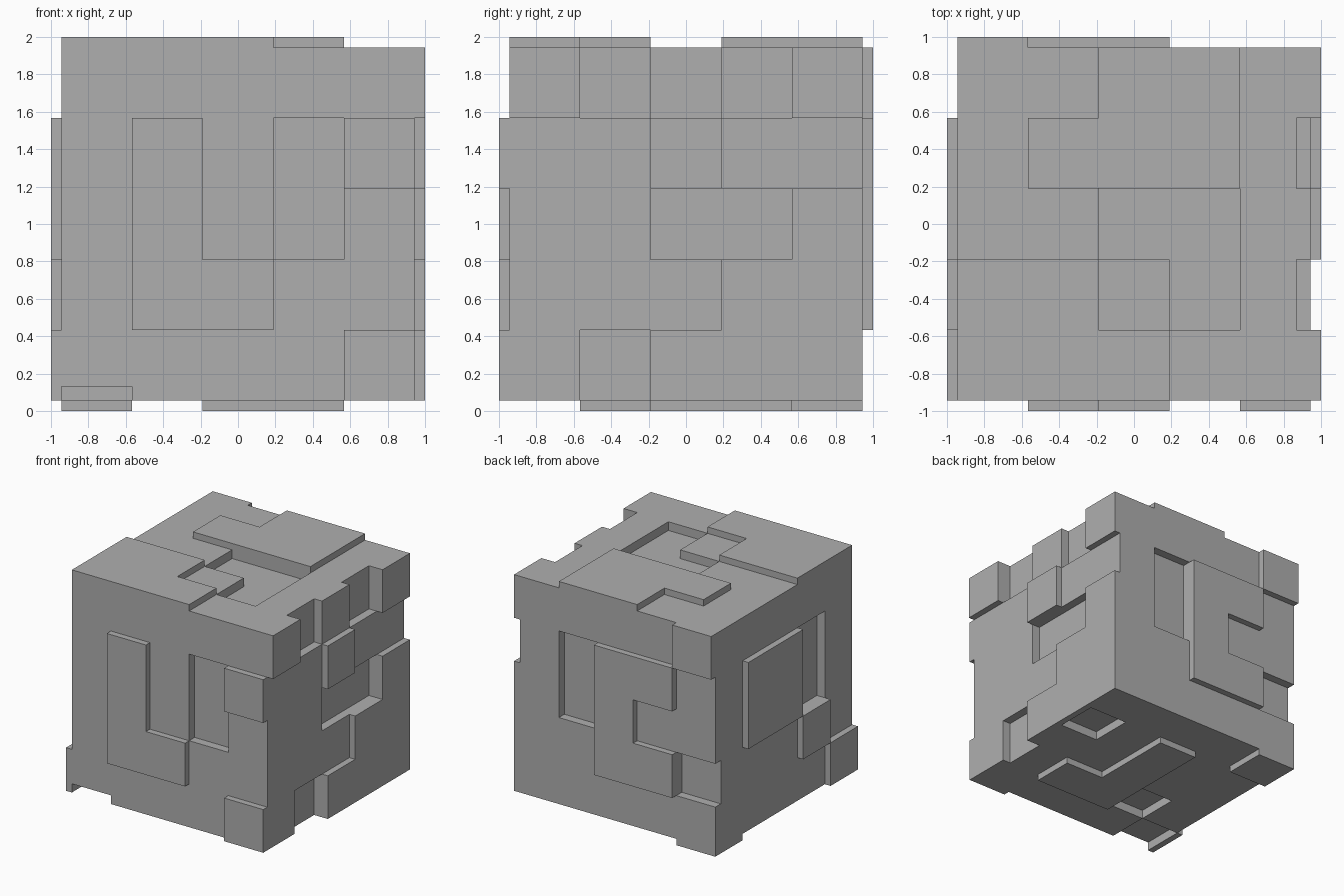
import bpy, bmesh, math
from itertools import product

if "Cube" in bpy.data.objects:
    bpy.data.objects.remove(bpy.data.objects["Cube"])

# Cell boundaries along every axis: raised layer, recess skin, 5 tile columns
EDGES = [-1, -0.944, -0.868, -0.567, -0.189, 0.189, 0.567, 0.868, 0.944, 1]
COLUMN = {1: 0, 2: 0, 3: 1, 4: 2, 5: 3, 6: 4, 7: 4}

# 5x5 tile map of each side, keyed by (axis, outer cell).
# Rows run from the high end of the second remaining axis down,
# '+' is a raised tile, '-' a recessed tile, '.' a flush tile.
SIDES = {
    (1, 0): [".....", ".+.-+", ".+.-.", ".++..", "....+"],   # front
    (1, 8): ["+....", ".++-.", "..+-.", "-++..", "....."],   # back
    (0, 8): ["+-.-+", "..+..", "..--+", "...++", ".-+++"],   # right
    (0, 0): [".....", ".-++.", ".-++.", ".+...", "+...."],   # left
    (2, 8): ["..++.", ".+++.", "..--.", "++.-.", "+++.."],   # top
    (2, 0): ["+....", "..+.-", "..+..", ".-++.", "-...."],   # bottom
}


def tile(cell, axis, outer):
    """Tile mark of the given side that lies over this cell."""
    u, v = [COLUMN[cell[a]] for a in range(3) if a != axis]
    return SIDES[axis, outer][4 - v][u]


def solid(cell):
    if any(c < 0 or c > 8 for c in cell):
        return False
    out = [a for a in range(3) if cell[a] in (0, 8)]
    if len(out) > 1:
        return False
    if out:                                   # raised layer
        return tile(cell, out[0], cell[out[0]]) == "+"
    for a in range(3):                        # recess skin
        if cell[a] in (1, 7):
            if tile(cell, a, 0 if cell[a] == 1 else 8) == "-":
                return False
    return True


# Build the outer skin of all solid cells
bm = bmesh.new()
verts = {}


def vert(key):
    if key not in verts:
        x, y, z = (EDGES[k] for k in key)
        verts[key] = bm.verts.new((x, y, z + 1))
    return verts[key]


for cell in product(range(9), repeat=3):
    if not solid(cell):
        continue
    for axis, step in product(range(3), (0, 1)):
        near = list(cell)
        near[axis] += 1 if step else -1
        if solid(near):
            continue
        u, v = (axis + 1) % 3, (axis + 2) % 3
        loop = []
        for du, dv in ((0, 0), (1, 0), (1, 1), (0, 1)):
            k = list(cell)
            k[axis] += step
            k[u] += du
            k[v] += dv
            loop.append(vert(tuple(k)))
        bm.faces.new(loop if step else loop[::-1])

# Merge flat quads into clean panels
bmesh.ops.dissolve_limit(bm, angle_limit=math.radians(1),
                         verts=bm.verts[:], edges=bm.edges[:])
mesh = bpy.data.meshes.new("tiled_cube")
bm.to_mesh(mesh)
bm.free()
cube = bpy.data.objects.new("tiled_cube", mesh)
bpy.context.collection.objects.link(cube)

# Darker grey surface
grey = bpy.data.materials.new("dark_grey")
grey.diffuse_color = (0.43, 0.43, 0.43, 1)
grey.use_nodes = True
grey.node_tree.nodes["Principled BSDF"].inputs["Base Color"].default_value = grey.diffuse_color
mesh.materials.append(grey)
